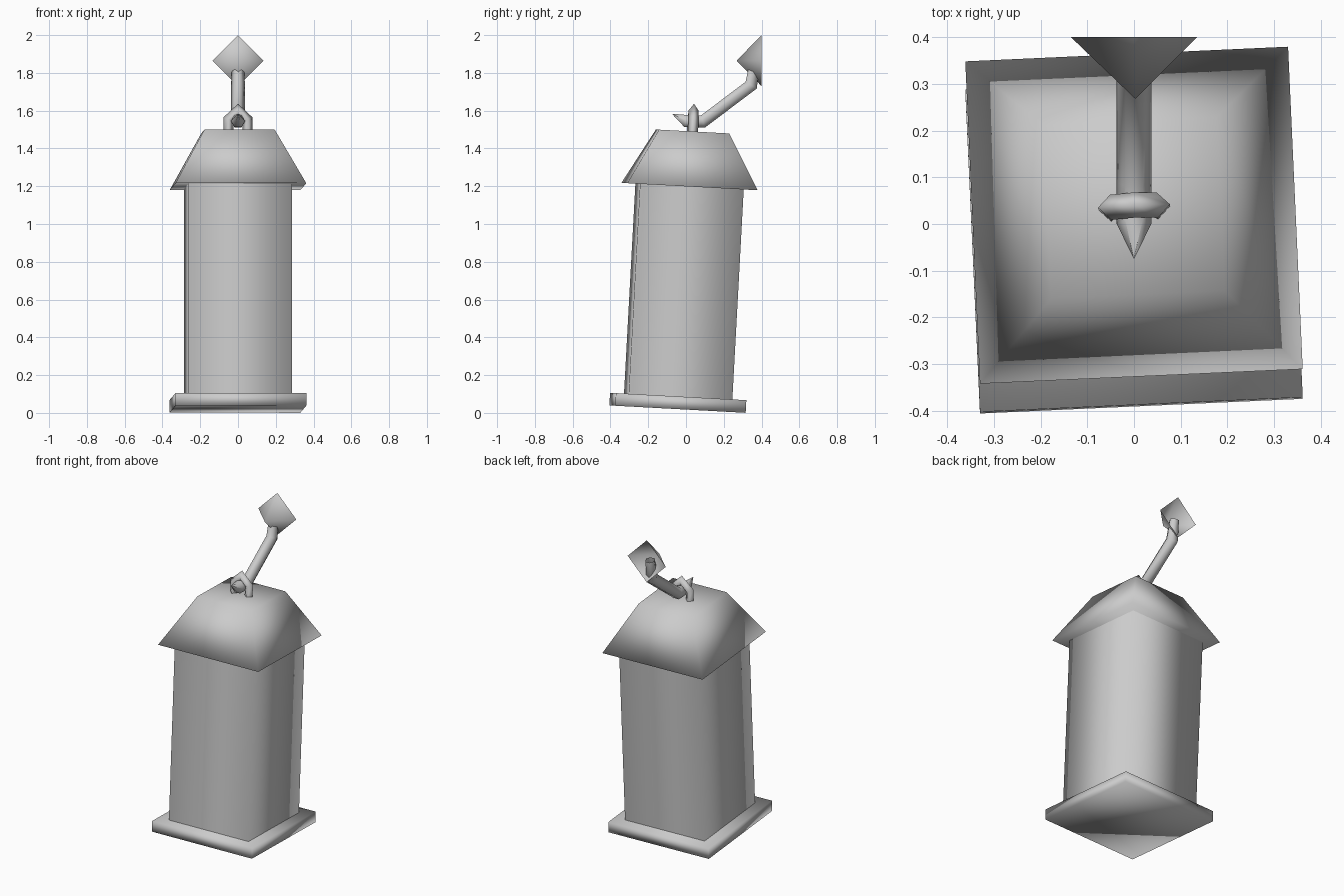
import bpy, math
from mathutils import Vector, Matrix

if "Cube" in bpy.data.objects:
    bpy.data.objects.remove(bpy.data.objects["Cube"])

grey = bpy.data.materials.new("weathered_grey")
grey.diffuse_color = (0.6, 0.6, 0.6, 1)
grey.use_nodes = True
grey.node_tree.nodes["Principled BSDF"].inputs["Base Color"].default_value = grey.diffuse_color

# Lantern hangs slightly askew: turned about z and leaning back
tilt = (Matrix.Translation((0, -0.045, 0.02)) @ Matrix.Rotation(math.radians(-3.1), 4, 'X')
        @ Matrix.Rotation(math.radians(2.6), 4, 'Z'))


def add(name, verts, faces, matrix=Matrix()):
    mesh = bpy.data.meshes.new(name)
    mesh.from_pydata([matrix @ Vector(v) for v in verts], [], faces)
    mesh.materials.append(grey)
    mesh.shade_smooth()
    mesh.update()
    obj = bpy.data.objects.new(name, mesh)
    bpy.context.collection.objects.link(obj)
    return obj


def frustum(name, half_low, half_high, z0, z1, caps=True):
    """Square block or tapered block, aligned to the hanging lantern."""
    signs = [(-1, -1), (1, -1), (1, 1), (-1, 1)]
    verts = [(x * h, y * h, z) for h, z in ((half_low, z0), (half_high, z1)) for x, y in signs]
    faces = [(i, (i + 1) % 4, (i + 1) % 4 + 4, i + 4) for i in range(4)]
    if caps:
        faces += [(3, 2, 1, 0), (4, 5, 6, 7)]
    return add(name, verts, faces, tilt)


def tube(name, path, radii, sides, side_axis, matrix=Matrix()):
    """Sweep a polygon along a planar path; side_axis is normal to that plane."""
    pts = [Vector(p) for p in path]
    side = Vector(side_axis)
    verts, faces = [], []
    for i, (p, r) in enumerate(zip(pts, radii)):
        a = (p - pts[i - 1]).normalized() if i else (pts[1] - p).normalized()
        b = (pts[i + 1] - p).normalized() if i < len(pts) - 1 else a
        t = (a + b).normalized()
        up = t.cross(side) / max(0.5, t.dot(a))
        for k in range(sides):
            ang = 2 * math.pi * k / sides
            verts.append(p + r * (math.cos(ang) * side + math.sin(ang) * up))
    for i in range(len(pts) - 1):
        for k in range(sides):
            m = (k + 1) % sides
            faces.append((i * sides + k, i * sides + m, (i + 1) * sides + m, (i + 1) * sides + k))
    # orient the sweep outwards
    c = (pts[0] + pts[1]) / 2
    f = [verts[j] for j in faces[0]]
    normal = (f[2] - f[0]).cross(f[3] - f[1])
    if normal.dot(sum(f, Vector()) / 4 - c) < 0:
        faces = [q[::-1] for q in faces]
    return add(name, verts, faces, matrix)


# Lantern
frustum("base", 0.346, 0.346, 0.0, 0.067)
frustum("body", 0.275, 0.275, 0.06, 1.185, caps=False)
frustum("roof", 0.346, 0.186, 1.18, 1.472)

# Pointed carrying loop on top of the roof
tube("loop", [(-0.05, 0, 1.46), (-0.05, 0, 1.535), (0, 0, 1.582), (0.05, 0, 1.535), (0.05, 0, 1.46)],
     [0.027] * 5, 4, (0, 1, 0), tilt)

# Bent bracket arm with pointed hook tip
tube("bracket_arm", [(0, -0.073, 1.583), (0, 0.0, 1.545), (0, 0.09, 1.543), (0, 0.345, 1.735), (0, 0.365, 1.86)],
     [0.001, 0.037, 0.037, 0.037, 0.03], 6, (1, 0, 0))

# Hollow diamond wall plate
h, zc = 0.135, 1.865
add("wall_plate", [(0.003, 0.268, zc), (0, 0.4, zc + h), (-h, 0.4, zc), (0, 0.4, zc - h), (h, 0.4, zc)],
    [(0, 1, 2), (0, 2, 3), (0, 3, 4), (0, 4, 1)])
